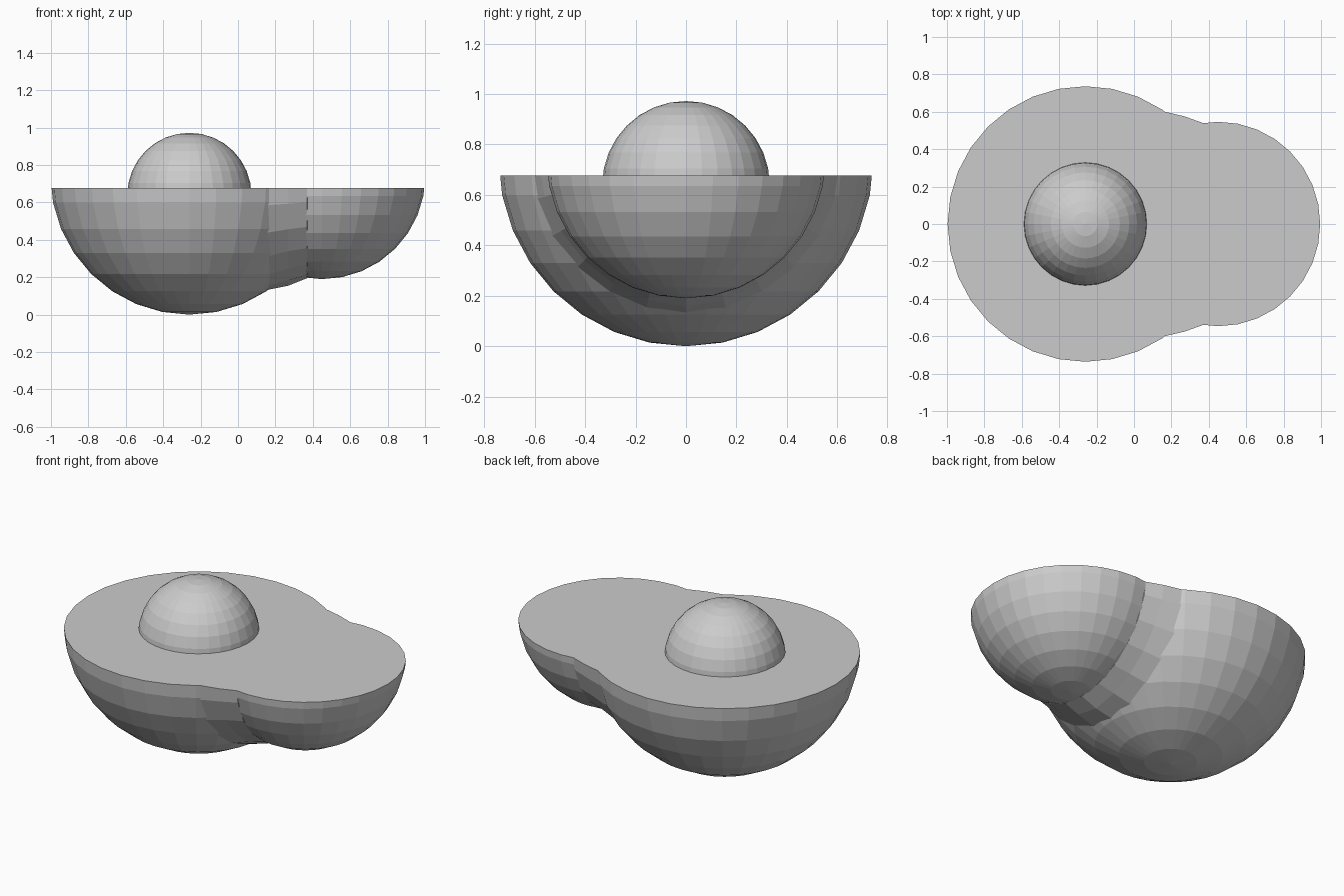
import bpy, bmesh, math
from mathutils import Vector, Matrix

if "Cube" in bpy.data.objects:
    bpy.data.objects.remove(bpy.data.objects["Cube"], do_unlink=True)

CUT = 0.677       # height of the flat sliced face
AXIS = 0.743      # height of the lobe centres

grey = bpy.data.materials.new("plain grey")
grey.use_nodes = True
grey.diffuse_color = (0.6, 0.6, 0.6, 1)
grey.node_tree.nodes["Principled BSDF"].inputs["Base Color"].default_value = (0.6, 0.6, 0.6, 1)


def make_object(name, bm):
    bmesh.ops.recalc_face_normals(bm, faces=bm.faces)
    mesh = bpy.data.meshes.new(name)
    bm.to_mesh(mesh)
    bm.free()
    mesh.materials.append(grey)
    obj = bpy.data.objects.new(name, mesh)
    bpy.context.collection.objects.link(obj)
    return obj


def ball(name, x, z, radius):
    bm = bmesh.new()
    bmesh.ops.create_uvsphere(bm, u_segments=32, v_segments=16, radius=radius,
                              matrix=Matrix.Translation((x, 0, z)))
    return make_object(name, bm)


def neck(name, profile, sides=24):
    # Rings around the x axis, pinched a little on the diagonals
    bm = bmesh.new()
    rings = []
    for x, radius, pinch in profile:
        ring = []
        for i in range(sides):
            a = math.tau * i / sides
            r = radius * (1 - pinch * abs(math.sin(2 * a)))
            ring.append(bm.verts.new((x, r * math.cos(a), AXIS + r * math.sin(a))))
        rings.append(ring)
    for a, b in zip(rings, rings[1:]):
        for i in range(sides):
            j = (i + 1) % sides
            bm.faces.new((a[i], a[j], b[j], b[i]))
    bm.faces.new(rings[0])
    bm.faces.new(rings[-1])
    return make_object(name, bm)


# Fruit body: two round lobes joined by a short neck
body = ball("fruit_body", -0.26, AXIS, 0.743)
small_lobe = ball("small_lobe", 0.449, AXIS, 0.553)
bridge = neck("neck", [(0.08, 0.45, 0), (0.15, 0.612, 0), (0.27, 0.588, 0.03),
                       (0.37, 0.548, 0), (0.43, 0.4, 0)])
for part in (bridge, small_lobe):
    mod = body.modifiers.new("join", "BOOLEAN")
    mod.operation = "UNION"
    mod.solver = "EXACT"
    mod.object = part
joined = bpy.data.meshes.new_from_object(
    body.evaluated_get(bpy.context.evaluated_depsgraph_get()))
body.modifiers.clear()
body.data = joined
for part in (bridge, small_lobe):
    bpy.data.objects.remove(part, do_unlink=True)

# Slice the top off flat and close it
bm = bmesh.new()
bm.from_mesh(joined)
cut = bmesh.ops.bisect_plane(bm, geom=bm.verts[:] + bm.edges[:] + bm.faces[:],
                             plane_co=Vector((0, 0, CUT)), plane_no=Vector((0, 0, 1)),
                             clear_outer=True)
rim = [e for e in cut["geom_cut"] if isinstance(e, bmesh.types.BMEdge)]
bmesh.ops.contextual_create(bm, geom=rim)
bmesh.ops.recalc_face_normals(bm, faces=bm.faces)
bm.to_mesh(joined)
bm.free()

# Round stone sitting in the flat face
ball("stone", -0.26, 0.64, 0.332)
